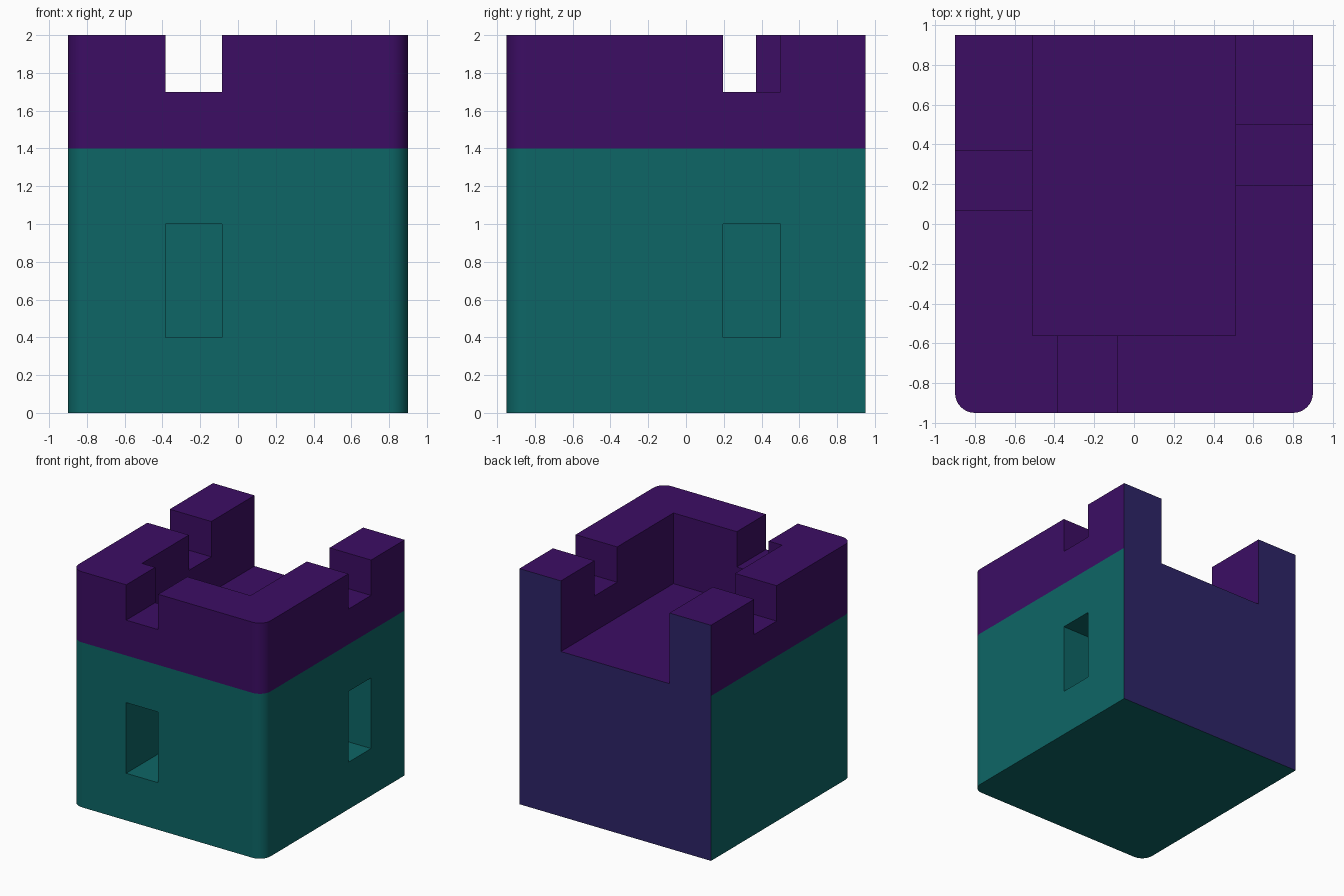
import bpy
import bmesh
from mathutils import Vector

cube = bpy.data.objects.get("Cube")
if cube:
    bpy.data.objects.remove(cube, do_unlink=True)

HALF_X, HALF_Y, TOP = 0.9, 0.95, 2.0
FLOOR, SILL = 1.4, 1.7
INNER_X, INNER_Y = 0.51, -0.56
OVER = 0.2  # cutters overshoot the walls


def material(name, rgb):
    mat = bpy.data.materials.new(name)
    mat.use_nodes = True
    color = (*rgb, 1)
    mat.diffuse_color = color
    mat.node_tree.nodes["Principled BSDF"].inputs["Base Color"].default_value = color
    return mat


def box_object(name, low, high):
    """Axis-aligned box between two corners."""
    low, high = Vector(low), Vector(high)
    bm = bmesh.new()
    bmesh.ops.create_cube(bm, size=1)
    bmesh.ops.scale(bm, vec=high - low, verts=bm.verts)
    bmesh.ops.translate(bm, vec=(low + high) / 2, verts=bm.verts)
    mesh = bpy.data.meshes.new(name)
    bm.to_mesh(mesh)
    bm.free()
    obj = bpy.data.objects.new(name, mesh)
    bpy.context.collection.objects.link(obj)
    return obj


def cut(target, name, low, high):
    """Subtract a box from the target and discard the cutter."""
    cutter = box_object(name, low, high)
    cutter.hide_render = True
    mod = target.modifiers.new(name, "BOOLEAN")
    mod.operation, mod.solver, mod.object = "DIFFERENCE", "EXACT", cutter
    bpy.context.view_layer.objects.active = target
    bpy.ops.object.modifier_apply(modifier=mod.name)
    bpy.data.objects.remove(cutter, do_unlink=True)


# Tower block with rounded front corners
tower = box_object("tower", (-HALF_X, -HALF_Y, 0), (HALF_X, HALF_Y, TOP))
bm = bmesh.new()
bm.from_mesh(tower.data)
corners = [e for e in bm.edges if all(v.co.y < 0 for v in e.verts)
           and abs(e.verts[0].co.z - e.verts[1].co.z) > 1]
bmesh.ops.bevel(bm, geom=corners, offset=0.1, segments=8, profile=0.5, affect="EDGES")
bm.to_mesh(tower.data)
bm.free()

# Roof well, open at the back
cut(tower, "roof_well", (-INNER_X, INNER_Y, FLOOR), (INNER_X, HALF_Y + OVER, TOP + OVER))

# Battlement gaps: front, left and right walls
cut(tower, "front_gap", (-0.385, -HALF_Y - OVER, SILL), (-0.085, INNER_Y + OVER, TOP + OVER))
cut(tower, "left_gap", (INNER_X - OVER, 0.195, SILL), (HALF_X + OVER, 0.5, TOP + OVER))
cut(tower, "right_gap", (-HALF_X - OVER, 0.07, SILL), (-INNER_X + OVER, 0.37, TOP + OVER))

# Window recesses on the front and left walls
cut(tower, "front_window", (-0.385, -HALF_Y - OVER, 0.4), (-0.085, -0.45, 1))
cut(tower, "left_window", (0.4, 0.195, 0.4), (HALF_X + OVER, 0.5, 1))

# Colours: teal walls, purple battlements, navy back
tower.data.materials.clear()
for name, rgb in (("teal_wall", (0.004, 0.133, 0.133)),
                  ("purple_battlement", (0.045, 0.004, 0.127)),
                  ("navy_back", (0.027, 0.018, 0.138))):
    tower.data.materials.append(material(name, rgb))

bm = bmesh.new()
bm.from_mesh(tower.data)
bmesh.ops.bisect_plane(bm, geom=bm.verts[:] + bm.edges[:] + bm.faces[:], dist=0.0005,
                       plane_co=(0, 0, FLOOR), plane_no=(0, 0, 1))
bm.normal_update()
for face in bm.faces:
    center = face.calc_center_median()
    if center.y > HALF_Y - 0.01:
        face.material_index = 2
    else:
        face.material_index = 1 if center.z > FLOOR - 0.01 else 0
    # Only the rounded corners are smooth
    face.smooth = max(abs(c) for c in face.normal) < 0.999
bm.to_mesh(tower.data)
bm.free()
